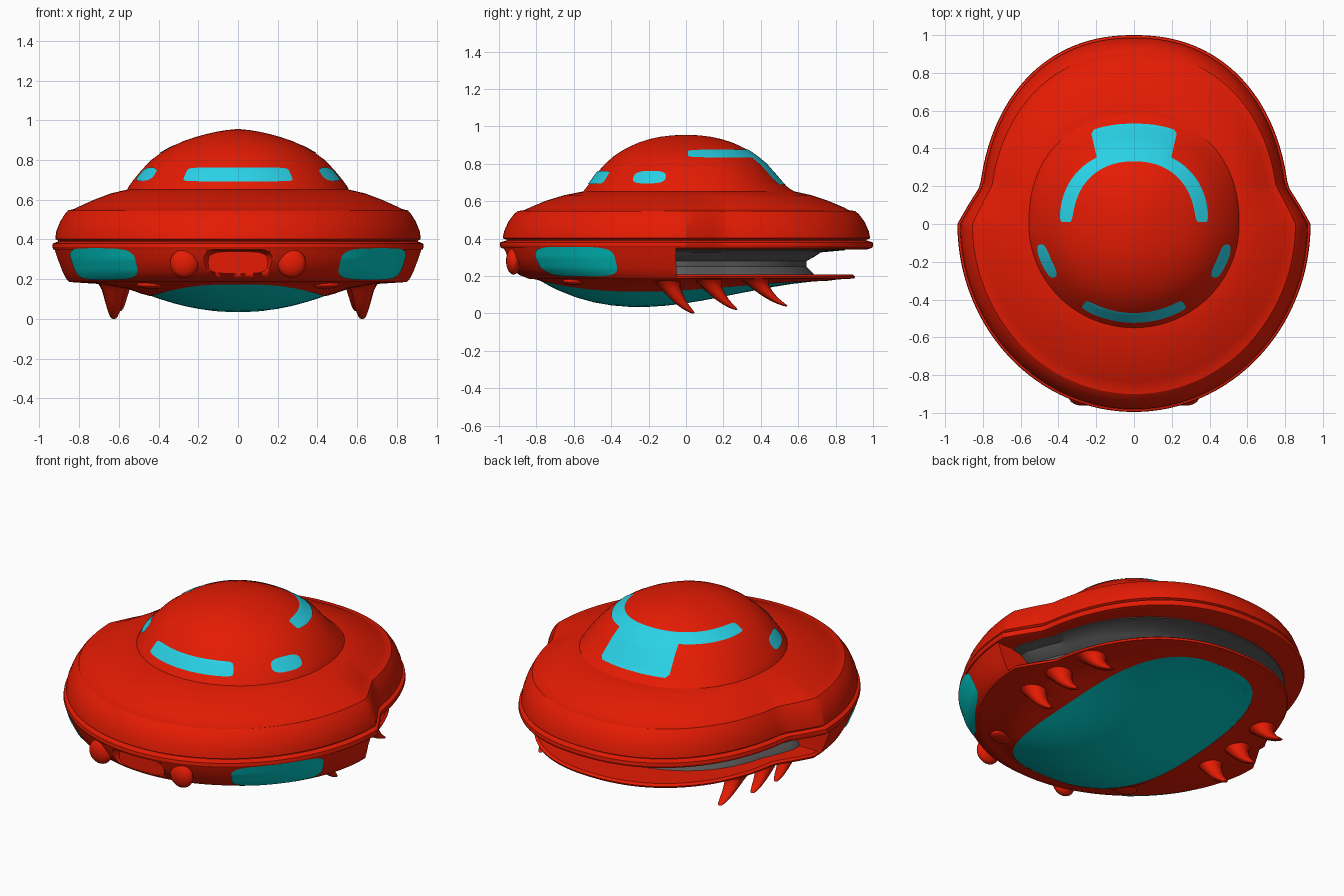
import bpy, bmesh, math
from mathutils import Vector

if "Cube" in bpy.data.objects:
    bpy.data.objects.remove(bpy.data.objects["Cube"])

N = 160
PI = math.pi


def material(name, rgb):
    m = bpy.data.materials.new(name)
    m.diffuse_color = (*rgb, 1)
    m.use_nodes = True
    m.node_tree.nodes["Principled BSDF"].inputs["Base Color"].default_value = m.diffuse_color
    return m


RED = material("red hull", (0.78, 0.011, 0.001))
CYAN = material("cyan glass", (0.022, 0.64, 0.79))
TEAL = material("teal glass", (0.0, 0.60, 0.58))
GREY = material("dark grey", (0.1, 0.1, 0.1))


def spow(v, e):
    return math.copysign(abs(v) ** e, v)


def finish(name, bm, mat, angle=35):
    bmesh.ops.recalc_face_normals(bm, faces=bm.faces)
    me = bpy.data.meshes.new(name)
    bm.to_mesh(me)
    bm.free()
    me.materials.append(mat)
    ob = bpy.data.objects.new(name, me)
    bpy.context.collection.objects.link(ob)
    bpy.ops.object.select_all(action='DESELECT')
    ob.select_set(True)
    bpy.context.view_layer.objects.active = ob
    bpy.ops.object.shade_smooth_by_angle(angle=math.radians(angle))
    return ob


def loft(name, rings, mat, angle=35):
    """Skin closed rings of points and cap both ends."""
    bm = bmesh.new()
    vs = [[bm.verts.new(p) for p in r] for r in rings]
    n = len(vs[0])
    for a, b in zip(vs, vs[1:]):
        for i in range(n):
            j = (i + 1) % n
            bm.faces.new((a[i], a[j], b[j], b[i]))
    bm.faces.new(vs[0])
    bm.faces.new(vs[-1])
    return finish(name, bm, mat, angle)


def patch(name, surf, cols, mat, rows=12):
    """Thin skin on a surface; each column is (u, v low, v high)."""
    bm = bmesh.new()
    vs = [[bm.verts.new(surf(u, a + (b - a) * k / rows)) for k in range(rows + 1)]
          for u, a, b in cols]
    for a, b in zip(vs, vs[1:]):
        for k in range(rows):
            bm.faces.new((a[k], b[k], b[k + 1], a[k + 1]))
    return finish(name, bm, mat)


def pill(u0, u1, v0, v1, p, n=40):
    cols = []
    for i in range(n + 1):
        s = 0.9999 * math.sin(PI * (i / n - 0.5))
        h = (1 - abs(s) ** p) ** (1 / p) * (v1 - v0) / 2
        cols.append(((u0 + u1) / 2 + s * (u1 - u0) / 2, (v0 + v1) / 2 - h, (v0 + v1) / 2 + h))
    return cols


def plan(t, af, bf, ab, bb, z):
    """Plan outline: elliptical front, narrower squarish back with a flare at y = 0."""
    c, s = math.cos(t), math.sin(t)
    if s <= 0:
        return Vector((af * c, bf * s, z))
    e = 2 / 2.22
    x, y = ab * spow(c, e), bb * s ** e
    return Vector((x + math.copysign((af - ab) * max(0, 1 - y / 0.2), c), y, z))


def ring(*dims):
    return [plan(2 * PI * i / N, *dims) for i in range(N)]


def on_table(table, off):
    """Surface function (angle, z) following a table of (z, af, bf, ab, bb)."""
    def surf(t, z):
        for lo, hi in zip(table, table[1:]):
            if z <= hi[0]:
                break
        f = (z - lo[0]) / (hi[0] - lo[0])
        return plan(t, *[a + (b - a) * f + off for a, b in zip(lo[1:], hi[1:])], z)
    return surf


# Upper hull with overhanging lip, groove, stepped rim and shoulder
loft("upper_hull", [ring(*d) for d in (
    (.62, .60, .60, .68, .343), (.90, .96, .79, .97, .343), (.93, .99, .82, .995, .35),
    (.935, .995, .825, 1.0, .362), (.932, .993, .822, .998, .38), (.905, .96, .795, .965, .390),
    (.905, .96, .795, .965, .394), (.92, .98, .81, .985, .402), (.915, .972, .805, .977, .44),
    (.895, .95, .79, .955, .49), (.87, .92, .772, .925, .53), (.855, .90, .764, .905, .547),
    (.83, .865, .742, .87, .552), (.80, .835, .72, .845, .566), (.72, .75, .67, .76, .602),
    (.64, .65, .62, .67, .632), (.555, .55, .555, .58, .652))], RED, 28)

# Dome: z, side, front, side, back
DOME = [(z, a, f, a, b) for z, a, f, b in (
    (.645, .56, .555, .59), (.67, .548, .535, .55), (.70, .526, .513, .515), (.75, .485, .477, .472),
    (.80, .437, .432, .428), (.84, .383, .387, .38), (.87, .330, .342, .338), (.895, .275, .295, .29),
    (.915, .217, .248, .243), (.932, .155, .195, .19), (.944, .10, .14, .135),
    (.951, .055, .08, .08), (.955, .015, .025, .025))]
loft("dome", [ring(*d[1:], d[0]) for d in DOME], RED, 40)

# Dome windows
glass = on_table(DOME, 0.005)
patch("front_window", glass, pill(-PI / 2 - .55, -PI / 2 + .55, .693, .762, 9), CYAN)
for side, mid in (("right", -.41), ("left", PI + .41)):
    patch(side + "_window", glass, pill(mid - .19, mid + .19, .695, .762, 3), CYAN)
cols = []
for u, a, b in pill(0.02, PI - .02, .834, .876, 9, 120):
    d = abs(math.degrees(u) - 90)
    f = min(1, max(0, (27 - d) / 5))
    f = f * f * (3 - 2 * f)
    cols.append((u, a + (.69 - a) * f, b))
patch("rear_arc_window", glass, cols, CYAN, 20)

# Lower front body, ending at y = 0 where the rear gap starts
BODY = [(z, a, b, a, b) for z, a, b in (
    (.185, .85, .84), (.205, .868, .89), (.24, .885, .935), (.30, .908, .972), (.365, .93, .99))]
skin = on_table(BODY, 0)
T0, T1 = PI + .055, 2 * PI - .055
body = loft("lower_front_body",
            [[skin(T0 + (T1 - T0) * i / 100, d[0]) for i in range(101)] for d in BODY], RED)

# Shallow recess in the nose
cutter = loft("nose_cutter", [[(w * spow(math.cos(2 * PI * i / 48), .5), y,
                                .284 + h * spow(math.sin(2 * PI * i / 48), .6)) for i in range(48)]
                              for w, h, y in ((.19, .078, -1.1), (.172, .07, -.95), (.15, .055, -.915))], RED)
cutter.hide_render = True
mod = body.modifiers.new("recess", 'BOOLEAN')
mod.operation = 'DIFFERENCE'
mod.object = cutter
bpy.context.view_layer.objects.active = body
bpy.ops.object.modifier_apply(modifier=mod.name)
bpy.data.objects.remove(cutter)

# Big corner lamps
lamp = on_table(BODY, 0.006)
for side, u0, u1 in (("right", -.97, -.40), ("left", PI + .40, PI + .97)):
    patch(side + "_lamp", lamp, pill(u0, u1, .197, .356, 4), TEAL)


def bump(name, centre, size):
    bm = bmesh.new()
    bmesh.ops.create_uvsphere(bm, u_segments=32, v_segments=16, radius=1)
    for v in bm.verts:
        v.co = Vector(centre) + Vector(a * b for a, b in zip(v.co, size))
    finish(name, bm, RED, 60)


# Grey core and ceiling seen in the rear gap
loft("grey_core", [ring(*d) for d in (
    (.73, .6, .67, .69, .20), (.72, .6, .66, .67, .225), (.70, .6, .64, .645, .25),
    (.70, .6, .64, .645, .28), (.74, .6, .68, .69, .305), (.76, .6, .70, .72, .326),
    (.82, .6, .755, .85, .338), (.82, .6, .755, .85, .345))], GREY)


# Belly: barrel-shaped glass bowl set in a red underside
def half_width(q):
    return max(.45 * (1 - min(1, abs(q)) ** 2.7) ** (1 / 2.7), 1e-4)


def barrel(t, k, z=None):
    c, s = math.cos(t), math.sin(t)
    lo, hi = 0, 1
    for _ in range(30):
        r = (lo + hi) / 2
        q = r * s / .77
        inside = abs(q) < 1 and abs(r * c) < half_width(q)
        lo, hi = (r, hi) if inside else (lo, r)
    x, q = k * lo * c, k * lo * s / .77
    s2 = min(1, (x / half_width(q)) ** 2)
    zb = .175 - .122 * (1 - q * q) * (1 - .9 * q) * (1 - .6 * s2)
    return Vector((x, q * .77 - .01, zb if z is None else z))


def belly(k, z=None):
    return [barrel(2 * PI * i / N, k, z) for i in range(N)]


loft("belly_glass", [belly(k / 16) for k in (16, 15, 14, 12, 10, 8, 6, 4, 2, .4)], TEAL, 60)
rim, edge = ring(.85, .84, .74, .90, .186), belly(1.0)


def between(f, g):
    out = []
    for a, b in zip(rim, edge):
        p = a.lerp(b, f)
        p.z = a.z + (b.z - a.z) * g
        out.append(p)
    return out


loft("underside_plate", [ring(.6, .6, .55, .6, .208), ring(.84, .83, .73, .89, .208),
                         ring(.853, .845, .745, .905, .197), rim, between(.35, .15),
                         between(.7, .5), between(.9, .9), between(1.0, 1.04),
                         belly(.97, .19)], RED)

# Claws, nose knobs and small underside pods, mirrored left and right
for sx, side in ((1, "right"), (-1, "left")):
    bump(side + "_nose_knob", (sx * .27, -.922, .28), (.072, .04, .072))
    bump(side + "_belly_pod", (sx * .43, -.60, .172), (.08, .06, .02))
    for k, (x, y, sy, sz) in enumerate(((.625, -.10, 1, 1), (.63, .12, 1.07, .9), (.60, .37, 1.2, .8))):
        rings = []
        for dy, dz, r in ((-.01, 0, .09), (0, .02, .07), (.015, .05, .055), (.04, .09, .045),
                          (.07, .13, .035), (.10, .16, .027), (.122, .178, .019),
                          (.134, .187, .012), (.138, .19, .004)):
            rings.append([(sx * x + r * math.cos(2 * PI * i / 20),
                           y + dy * sy + r * math.sin(2 * PI * i / 20), .19 - dz * sz)
                          for i in range(20)])
        loft(f"{side}_claw_{k + 1}", rings, RED, 60)
